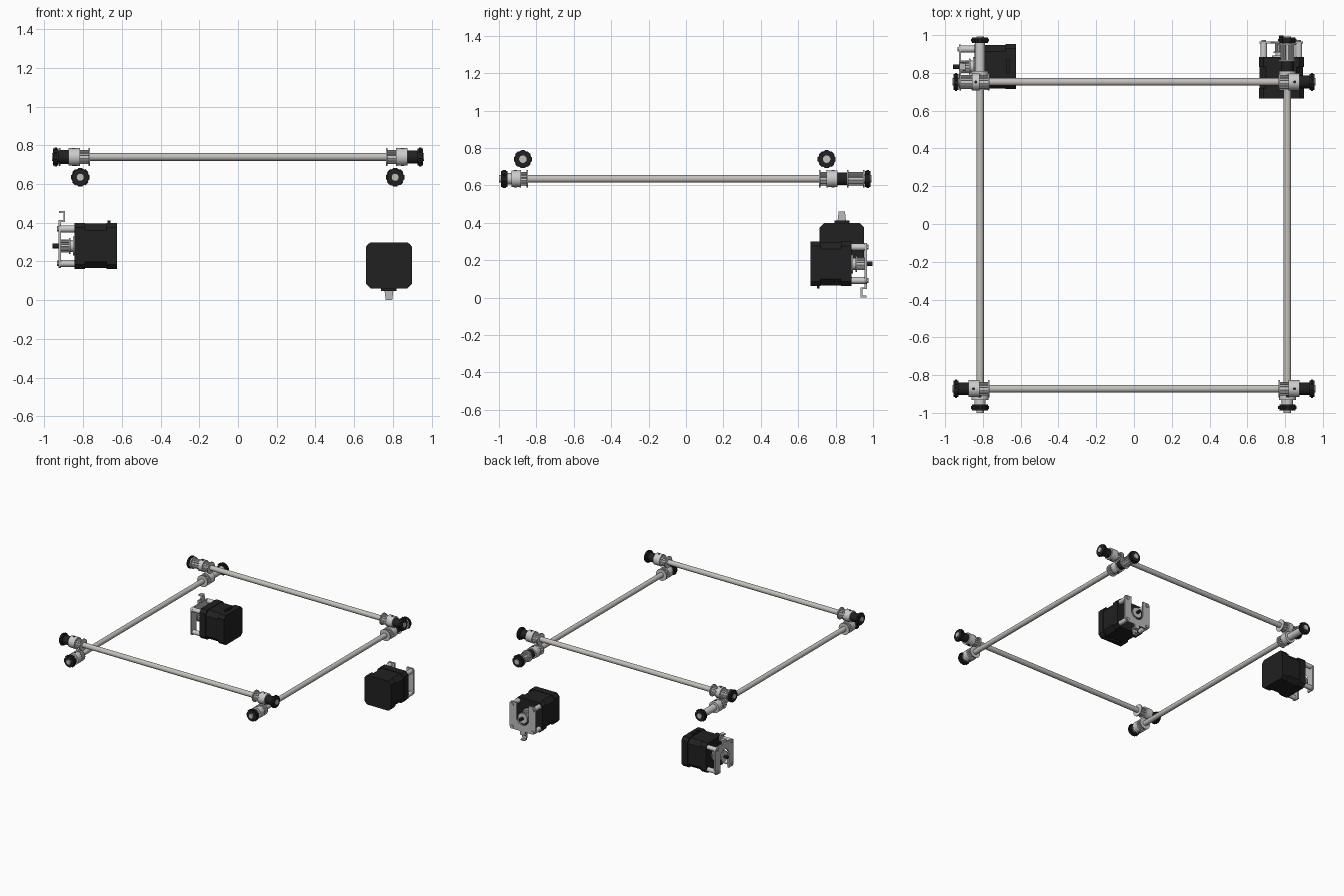
import bpy, bmesh, math
from mathutils import Matrix, Vector

if "Cube" in bpy.data.objects:
    bpy.data.objects.remove(bpy.data.objects["Cube"])


def material(name, rgb):
    m = bpy.data.materials.new(name)
    m.diffuse_color = (*rgb, 1)
    m.use_nodes = True
    m.node_tree.nodes["Principled BSDF"].inputs["Base Color"].default_value = m.diffuse_color
    return m


BLACK = material("black_plastic", (0.015, 0.015, 0.015))
STEEL = material("rod_steel", (0.55, 0.53, 0.50))
ALU = material("aluminium", (0.72, 0.72, 0.72))
PLATE = material("bracket_steel", (0.5, 0.5, 0.5))


def frame(origin, axis, up):
    """Local z follows axis, local x follows up."""
    w, u = Vector(axis), Vector(up)
    m = Matrix((u, w.cross(u), w)).transposed().to_4x4()
    m.translation = origin
    return m


def prism(name, pts, w0, w1, m, mat):
    """Extrude a closed profile from w0 to w1 along the frame's axis."""
    bm = bmesh.new()
    a = [bm.verts.new((x, y, w0)) for x, y in pts]
    b = [bm.verts.new((x, y, w1)) for x, y in pts]
    n = len(pts)
    bm.faces.new(a[::-1])
    bm.faces.new(b)
    for i in range(n):
        j = (i + 1) % n
        bm.faces.new((a[i], a[j], b[j], b[i]))
    bm.transform(m)
    bmesh.ops.recalc_face_normals(bm, faces=bm.faces)
    me = bpy.data.meshes.new(name)
    bm.to_mesh(me)
    bm.free()
    me.polygons.foreach_set("use_smooth", [True] * len(me.polygons))
    me.set_sharp_from_angle(angle=math.radians(30))
    me.materials.append(mat)
    ob = bpy.data.objects.new(name, me)
    bpy.context.collection.objects.link(ob)
    return ob


def arc(cx, cy, r, a0, a1, n):
    return [(cx + r * math.cos(math.radians(a0 + (a1 - a0) * i / n)),
             cy + r * math.sin(math.radians(a0 + (a1 - a0) * i / n))) for i in range(n + 1)]


def circle(r, n=28, cx=0, cy=0):
    return arc(cx, cy, r, 0, 360, n)[:-1]


def gear(r_out, r_in, teeth):
    pts = []
    for i in range(teeth):
        for f, r in ((-.3, r_out), (.2, r_out), (.3, r_in), (.6, r_in)):
            t = 2 * math.pi * (i + f) / teeth
            pts.append((r * math.cos(t), r * math.sin(t)))
    return pts


def octagon(h, c):
    k = h - c
    return [(h, -k), (h, k), (k, h), (-k, h), (-h, k), (-h, -k), (-k, -h), (k, -h)]


def pulley(name, m, w0, w1, r=0.046):
    """Toothed drum between two flanges."""
    prism(name + "_teeth", gear(r * .8, r * .66, 16), w0 + .008, w1 - .008, m, ALU)
    for a in (w0, w1 - .008):
        prism(name + "_flange", circle(r), a, a + .008, m, ALU)


def collar(name, m, w0, w1):
    prism(name, circle(.045), w0, w1, m, ALU)
    mid = (w0 + w1) / 2
    for side in (1, -1):     # set screws
        sm = m @ Matrix.Translation((0, 0, mid)) @ Matrix.Rotation(math.radians(90 * side), 4, 'Y')
        prism(name + "_screw", circle(.008, 10), .03, .0462, sm, BLACK)


def end_bearing(name, m, w0, w1):
    prism(name, gear(.049, .042, 8), w0 + .008, w1 - .008, m, BLACK)
    for a in (w0, w1 - .008):
        prism(name + "_rim", circle(.043), a, a + .008, m, BLACK)


def rod_end(name, m, start, mid, outer, cap, sleeve, sleeve_r, mat, drive=None):
    """Everything on one rod end, distances measured outward from the rod centre."""
    pulley(name + "_pulley", m, start, mid)
    collar(name + "_collar", m, mid, outer)
    if sleeve > outer:
        prism(name + "_sleeve", circle(sleeve_r), outer, sleeve, m, mat)
    if drive:
        pulley(name + "_drive_pulley", m, *drive)
    end_bearing(name + "_bearing", m, *cap)


# upper rods, along x
for label, y in (("front", -.872), ("back", .752)):
    m = frame((0, y, .74), (1, 0, 0), (0, 0, 1))
    prism(label + "_rod", circle(.02), -.962, .962, m, STEEL)
    for side, s in (("left", -1), ("right", 1)):
        e = frame((0, y, .74), (s, 0, 0), (0, 0, 1))
        if (label, side) == ("back", "left"):
            rod_end("back_left_x", e, .765, .825, .85, (.928, .955), 0, 0, ALU, (.85, .925))
        else:
            rod_end(label + "_" + side + "_x", e, .765, .825, .875, (.928, .955),
                    .93, .034, BLACK)

# lower rods, along y
for side, x in (("left", -.815), ("right", .812)):
    m = frame((x, 0, .635), (0, 1, 0), (0, 0, 1))
    prism(side + "_rod", circle(.02), -1, .993, m, STEEL)
    e = frame((x, 0, .635), (0, -1, 0), (0, 0, 1))
    rod_end(side + "_front_y", e, .845, .89, .933, (.955, .988), .955, .03, ALU)
    if side == "left":
        rod_end("left_back_y", m, .71, .76, .81, (.957, .987), .957, .027, ALU)
    else:
        rod_end("right_back_y", m, .71, .76, .81, (.957, .987), .86, .034, BLACK, (.86, .955))


def motor(name, m):
    """Stepper motor: shaft along local z, bracket hook towards local +x."""
    # body: two end caps around an inset core with bigger chamfers
    prism(name + "_rear_cap", octagon(.119, .024), -.22, -.165, m, BLACK)
    prism(name + "_core", octagon(.115, .034), -.17, -.05, m, BLACK)
    prism(name + "_front_cap", octagon(.119, .024), -.055, 0, m, BLACK)
    prism(name + "_connector", [(.11, -.04), (.132, -.04), (.132, .04), (.11, .04)],
          -.185, -.17, m, BLACK)
    # shaft and its pulley
    prism(name + "_boss", circle(.05), 0, .007, m, ALU)
    prism(name + "_shaft", circle(.012, 16), 0, .113, m, BLACK)
    prism(name + "_hub", circle(.032), .007, .022, m, ALU)
    pulley(name + "_pulley", m, .02, .082, .042)
    # stand-off posts
    for u in (-.09, .088):
        for v in (-.093, .093):
            prism(name + "_post", circle(.018, 18, u, v), 0, .07, m, ALU)
            prism(name + "_post_screw", circle(.014, 6, u, v), .08, .09, m, PLATE)
    # U-shaped bracket plate
    outline = (arc(-.095, -.098, .018, 180, 270, 4) + arc(.08, -.09, .026, 270, 360, 5)
               + arc(.08, .09, .026, 0, 90, 5) + arc(-.095, .098, .018, 90, 180, 4)
               + [(-.113, .055)] + arc(.0, 0, .055, 90, -90, 16) + [(-.113, -.055)])
    prism(name + "_bracket", outline, .07, .082, m, PLATE)
    # stepped hook at the end of the bracket, drawn from the side
    side = [(.095, .07), (.125, .07), (.125, .048), (.18, .048), (.18, .08),
            (.17, .08), (.17, .058), (.135, .058), (.135, .082), (.095, .082)]
    turned = m @ Matrix(((1, 0, 0, 0), (0, 0, -1, 0), (0, 1, 0, 0), (0, 0, 0, 1)))
    hook = prism(name + "_hook", side, -.024, .024, turned, PLATE)
    inv = m.inverted()
    for vert in hook.data.vertices:      # taper towards the tip
        p = inv @ vert.co
        p.y *= 1 - max(0, p.x - .12) * 5
        vert.co = m @ p


motor("left_motor", frame((-.845, .833, .28), (-1, 0, 0), (0, 0, 1)))
motor("right_motor", frame((.78, .885, .18), (0, 1, 0), (0, 0, -1)))
